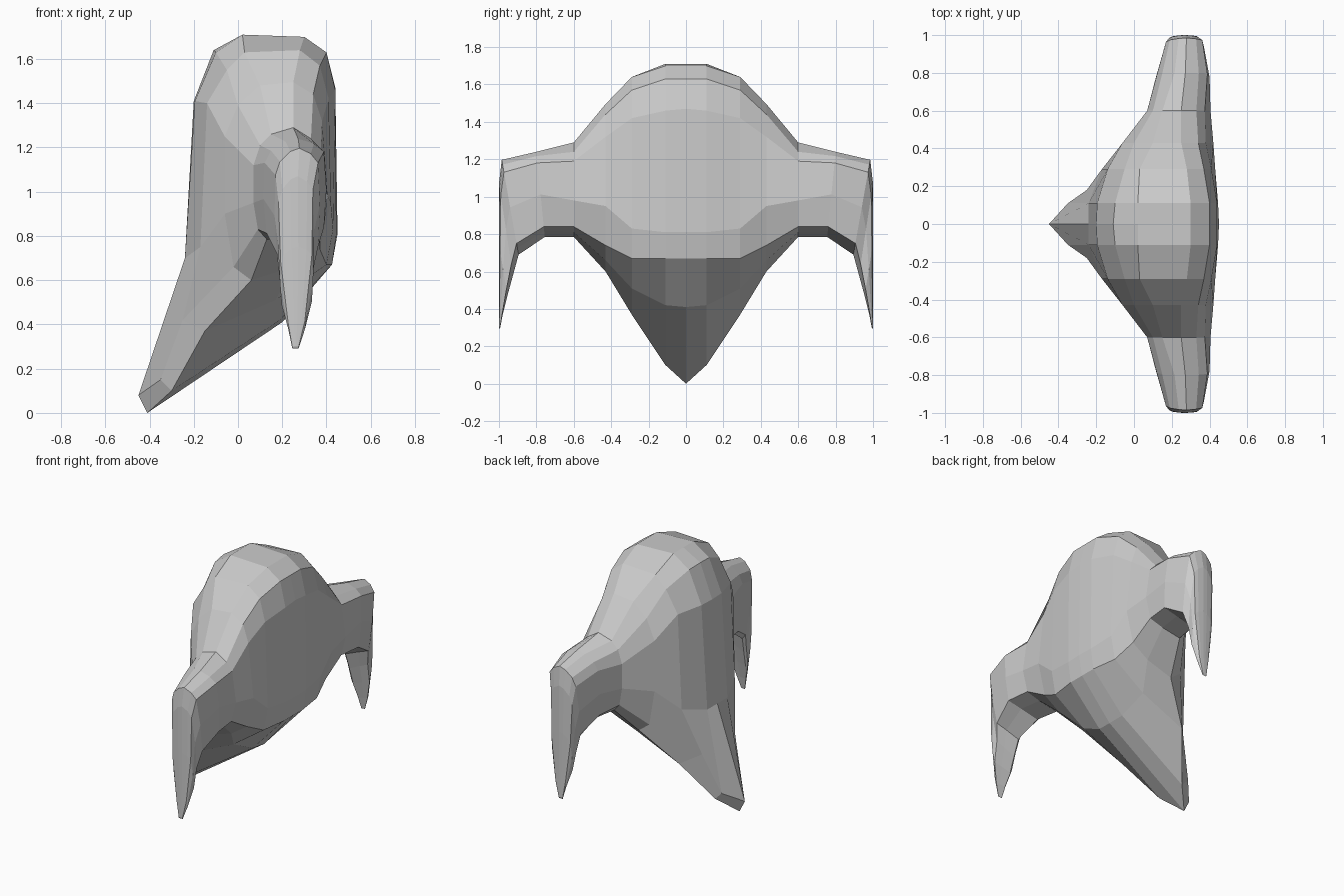
import bpy, bmesh

# Upright cross-sections (x, z) of one half of the body, from the middle outwards.
# Each runs: top, down the broad back, along the underside to the tail edge, up the belly.
BODY = {
    0.00: [(.02, 1.71), (.30, 1.70), (.40, 1.63), (.44, 1.47), (.45, .81), (.425, .67),
           (.20, .41), (-.41, 0), (-.45, .08), (-.24, .70), (-.20, 1.41), (-.11, 1.64)],
    0.11: [(.02, 1.71), (.30, 1.70), (.40, 1.63), (.44, 1.46), (.445, .81), (.425, .67),
           (.19, .42), (-.30, .10), (-.35, .15), (-.24, .70), (-.195, 1.41), (-.10, 1.63)],
    0.29: [(.03, 1.63), (.28, 1.64), (.37, 1.57), (.41, 1.42), (.43, .83), (.40, .67),
           (.17, .51), (-.15, .37), (-.25, .42), (-.17, .75), (-.14, 1.40), (-.05, 1.55)],
    0.43: [(.10, 1.48), (.25, 1.495), (.34, 1.44), (.38, 1.32), (.42, .95), (.37, .74),
           (.25, .66), (.06, .60), (-.02, .66), (-.06, .90), (-.06, 1.25), (.00, 1.39)],
    0.60: [(.15, 1.26), (.25, 1.29), (.33, 1.24), (.375, 1.19), (.405, .98), (.37, .84),
           (.27, .81), (.13, .785), (.09, .83), (.07, .95), (.07, 1.12), (.10, 1.21)],
}

# Wing cross-section (across, up) and its stations:
# x range, lower (y, z), upper (y, z)
SECTION = [(.35, .97), (.55, 1), (.80, .95), (.96, .87), (1, .5), (.96, .12),
           (.60, .07), (.15, 0), (.05, .06), (0, .4), (.02, .76), (.12, .88)]
WING = [
    (.115, .40, (.755, .785), (.80, 1.24)),
    (.165, .37, (.895, .69), (.985, 1.197)),
    (.18, .345, (.925, .58), (1.0, 1.07)),
    (.19, .34, (.955, .47), (1.0, .75)),
    (.225, .305, (.98, .37), (1.0, .42)),
    (.245, .275, (.995, .29), (1.0, .30)),
]


def wing_ring(x0, x1, low, high):
    """Fit the wing section between a lower and an upper rim."""
    return [(x0 + u * (x1 - x0),
             low[0] + v * (high[0] - low[0]),
             low[1] + v * (high[1] - low[1])) for u, v in SECTION]


# Loft all sections into one half
rings = [[(x, y, z) for x, z in pts] for y, pts in BODY.items()]
rings[2][8] = (-.25, .18, .42)      # tail ridge pinches inwards
rings += [wing_ring(*station) for station in WING]

bm = bmesh.new()
loops = [[bm.verts.new(p) for p in ring] for ring in rings]
for a, b in zip(loops, loops[1:]):
    n = len(a)
    for i in range(n):
        j = (i + 1) % n
        bm.faces.new((a[i], a[j], b[j], b[i]))
bm.faces.new(loops[-1])
bmesh.ops.recalc_face_normals(bm, faces=bm.faces)

# The half is an open shell: make sure the back faces +x
back = max(bm.faces, key=lambda f: f.calc_center_median().x)
if back.normal.x < 0:
    bmesh.ops.reverse_faces(bm, faces=bm.faces)

mesh = bpy.data.meshes.new("winged_body")
bm.to_mesh(mesh)
bm.free()
body = bpy.data.objects.new("winged_body", mesh)
bpy.context.collection.objects.link(body)

# Other half
mirror = body.modifiers.new("other_half", 'MIRROR')
mirror.use_axis = (False, True, False)
mirror.merge_threshold = 0.001
